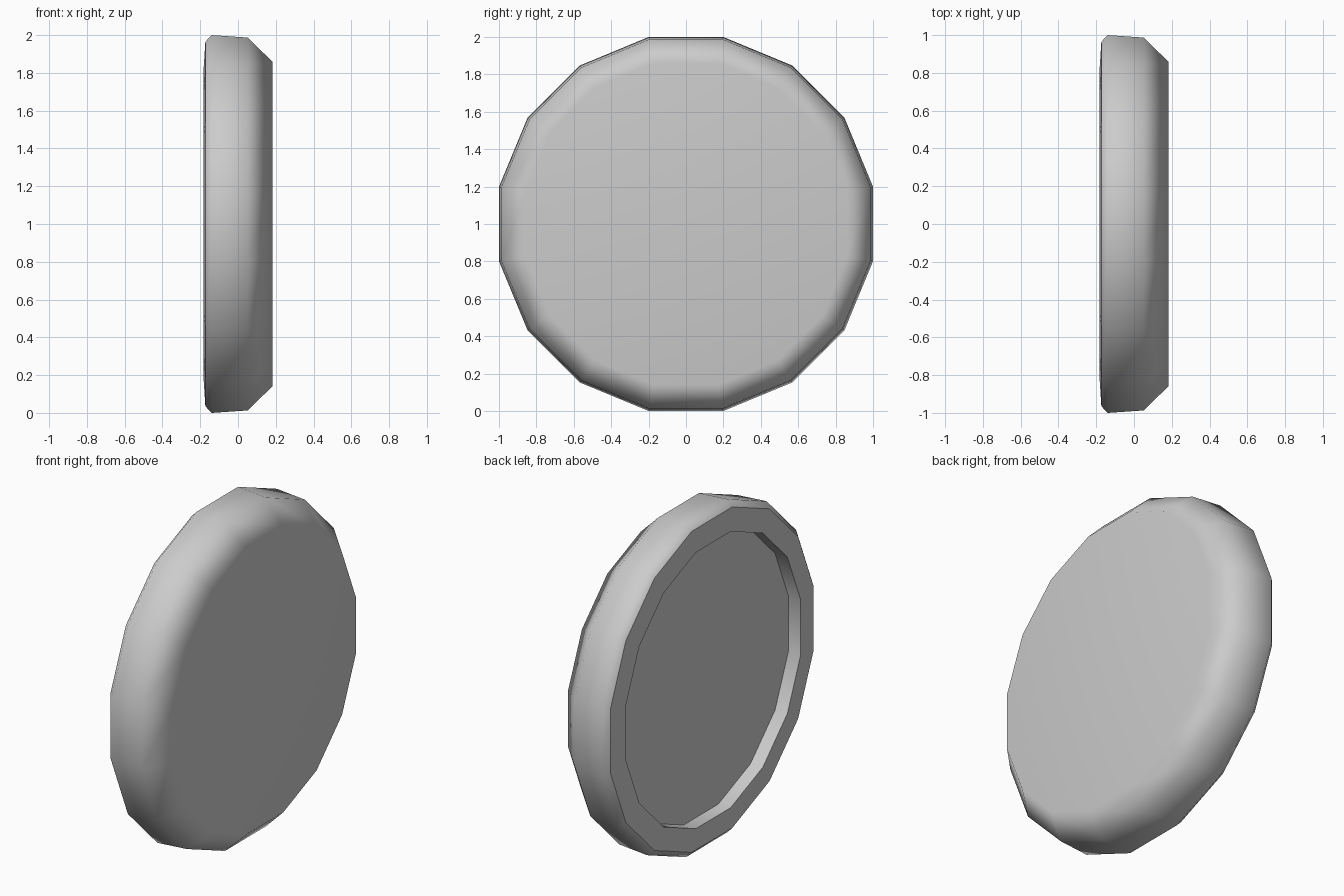
import bpy, bmesh, math

if "Cube" in bpy.data.objects:
    bpy.data.objects.remove(bpy.data.objects["Cube"])

SIDES = 16
FLAT = 1 / math.cos(math.pi / SIDES)   # flat-side distance -> corner radius

# Profile around the x axis: (x, distance to flat side, sharp edge loop)
PROFILE = [
    (0.1815, 0.86, False),    # front cap
    (0.051, 0.987, False),    # end of the wide bevel
    (-0.139, 1.0, False),     # widest part of the side
    (-0.173, 0.965, True),    # outer edge of the back rim
    (-0.1815, 0.83, True),    # inner edge of the back rim
    (-0.10, 0.83, True),      # recess floor
]

grey = bpy.data.materials.new("light_grey")
grey.diffuse_color = (0.6, 0.6, 0.6, 1)
grey.use_nodes = True
grey.node_tree.nodes["Principled BSDF"].inputs["Base Color"].default_value = grey.diffuse_color

bm = bmesh.new()


def ring(x, dist):
    """One 16-sided loop with a flat side at the top and bottom."""
    angles = [(i + 0.5) * 2 * math.pi / SIDES for i in range(SIDES)]
    r = dist * FLAT
    return [bm.verts.new((x, r * math.cos(a), 1 + r * math.sin(a))) for a in angles]


# Loops joined by bands, closed by the front cap and the recess floor
rings = [ring(x, d) for x, d, _ in PROFILE]
for a, b in zip(rings, rings[1:]):
    for i in range(SIDES):
        j = (i + 1) % SIDES
        bm.faces.new((a[i], a[j], b[j], b[i]))
bm.faces.new(rings[0])
bm.faces.new(rings[-1])
bmesh.ops.recalc_face_normals(bm, faces=bm.faces)

# Smooth all over, with hard edges on the rim and recess
for f in bm.faces:
    f.smooth = True
for loop, (_, _, sharp) in zip(rings, PROFILE):
    if sharp:
        for i in range(SIDES):
            bm.edges.get((loop[i], loop[(i + 1) % SIDES])).smooth = False

mesh = bpy.data.meshes.new("round_cap")
bm.to_mesh(mesh)
bm.free()
mesh.materials.append(grey)
cap = bpy.data.objects.new("round_cap", mesh)
bpy.context.collection.objects.link(cap)

# Large faces lead the shading, so the front cap reads as almost flat
weighted = cap.modifiers.new("weighted_normals", 'WEIGHTED_NORMAL')
weighted.mode = 'FACE_AREA'
weighted.weight = 20
weighted.keep_sharp = True
